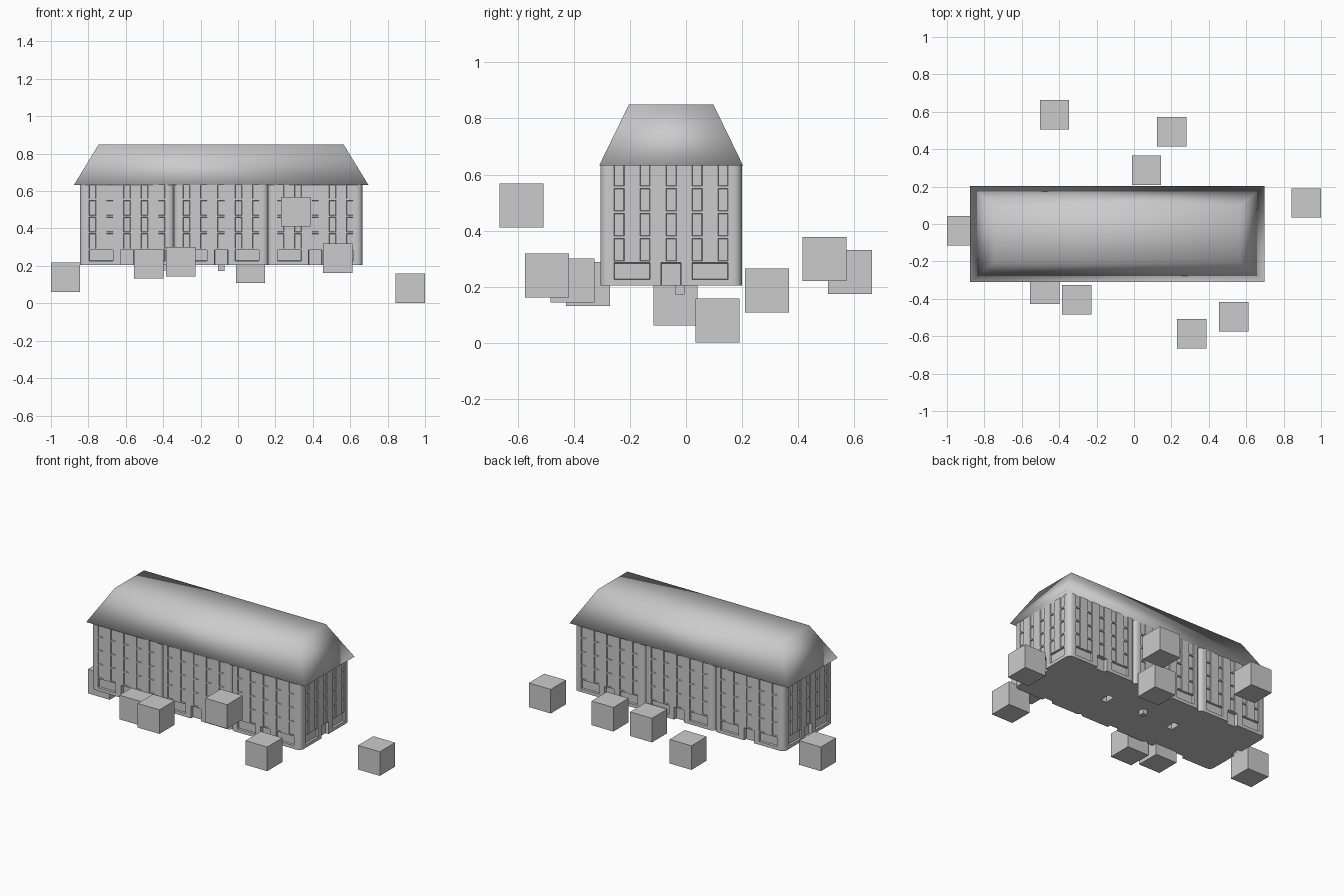
import bpy, bmesh, math
from mathutils import Vector, Matrix

old = bpy.data.objects.get("Cube")
if old:
    bpy.data.objects.remove(old, do_unlink=True)

grey = bpy.data.materials.new("plain grey")
grey.use_nodes = True
COLOUR = (0.6, 0.6, 0.6, 1)
grey.diffuse_color = COLOUR
for node in grey.node_tree.nodes:
    if node.type == 'BSDF_PRINCIPLED':
        node.inputs["Base Color"].default_value = COLOUR


def add_object(name, bm, location=(0, 0, 0), smooth=None):
    bmesh.ops.recalc_face_normals(bm, faces=bm.faces[:])
    mesh = bpy.data.meshes.new(name)
    bm.to_mesh(mesh)
    bm.free()
    mesh.materials.append(grey)
    obj = bpy.data.objects.new(name, mesh)
    obj.location = location
    bpy.context.collection.objects.link(obj)
    if smooth:
        bpy.ops.object.select_all(action='DESELECT')
        obj.select_set(True)
        bpy.context.view_layer.objects.active = obj
        bpy.ops.object.shade_smooth_by_angle(angle=math.radians(smooth))
    return obj


# House section: a rounded square tower with the same facade on all sides
HALF, RADIUS, BASE, TOP = 0.2525, 0.03, 0.205, 0.64
ROW_STEP, WINDOW_H = 0.089, 0.08
half_us = [0.0185, 0.036, 0.0745, 0.111, 0.167, 0.203, HALF - RADIUS]
us = [-u for u in reversed(half_us)] + half_us
zs = [BASE, 0.226, 0.286]
for row in range(4):
    zs += [0.292 + row * ROW_STEP, 0.292 + row * ROW_STEP + WINDOW_H]
zs[-1] = TOP


def opening(u, z):
    """Kind of opening in the facade cell centred on u, z."""
    u = abs(u)
    if z < 0.286:
        if u < 0.036:
            return "door"
        return "shop" if z > 0.226 and 0.0745 < u < 0.203 else None
    in_row = (z - 0.292) % ROW_STEP < WINDOW_H and z > 0.292
    in_column = u < 0.0185 or 0.0745 < u < 0.111 or 0.167 < u < 0.203
    return "window" if in_row and in_column else None


def house_section(name, location):
    bm = bmesh.new()
    ring = []                                   # (point, u or None on corners)
    for side in range(4):
        turn = Matrix.Rotation(side * math.pi / 2, 3, 'Z')
        ring += [(turn @ Vector((u, -HALF, 0)), u) for u in us]
        for step in (1, 2, 3):
            a = math.pi / 8 * step
            c = HALF - RADIUS
            ring.append((turn @ Vector((c + RADIUS * math.sin(a), -c - RADIUS * math.cos(a), 0)), None))
    rows = [[bm.verts.new((p.x, p.y, z)) for p, _ in ring] for z in zs]
    cells = {"door": [], "shop": [], "window": []}
    count = len(ring)
    for r in range(len(zs) - 1):
        for i in range(count):
            j = (i + 1) % count
            face = bm.faces.new((rows[r][i], rows[r][j], rows[r + 1][j], rows[r + 1][i]))
            u0, u1 = ring[i][1], ring[j][1]
            if u0 is not None and u1 is not None and u1 > u0:
                kind = opening((u0 + u1) / 2, (zs[r] + zs[r + 1]) / 2)
                if kind:
                    cells[kind].append(face)
    bm.normal_update()
    # Recess the openings, then close the floor and the top
    for kind, depth in (("window", 0.006), ("shop", 0.012), ("door", 0.022)):
        bmesh.ops.inset_region(bm, faces=cells[kind], thickness=0.002, depth=-depth,
                               use_boundary=False, use_even_offset=True)
    bmesh.ops.holes_fill(bm, edges=[e for e in bm.edges if e.is_boundary], sides=0)
    floor_edges = [e for f in bm.faces if f.normal.z < -0.9 and len(f.verts) > 20 for e in f.edges]
    return add_object(name, bm, location, 40)


CENTRE_Y = -0.053
for name, x in (("left_end_house", 0.413), ("middle_house", -0.09), ("right_end_house", -0.593)):
    house_section(name, (x, CENTRE_Y, 0))


# Roof: one hipped mansard shape, smooth all over
bm = bmesh.new()
bmesh.ops.create_cube(bm, size=1)
for v in bm.verts:
    sx, sy = math.copysign(1, v.co.x), math.copysign(1, v.co.y)
    if v.co.z > 0:
        v.co = (sx * 0.655, sy * 0.151, 0.849)
    else:
        v.co = (sx * 0.787, sy * 0.256, 0.633)
add_object("roof", bm, (-0.09, CENTRE_Y, 0), 180)


# Small peg under the middle of the house
bm = bmesh.new()
bmesh.ops.create_cube(bm, size=0.034)
add_object("floor_peg", bm, (-0.09, -0.022, 0.19))


# Loose cubes floating around the house
CUBE = 0.157
cubes = [(-0.922, -0.037, 0.14), (-0.477, -0.35, 0.21), (-0.306, -0.405, 0.223),
         (0.067, 0.288, 0.187), (0.309, -0.586, 0.49), (0.534, -0.496, 0.24),
         (0.92, 0.112, 0.08), (0.202, 0.493, 0.3), (-0.425, 0.585, 0.253)]
for number, place in enumerate(cubes, 1):
    bm = bmesh.new()
    bmesh.ops.create_cube(bm, size=CUBE)
    add_object(f"loose_cube_{number}", bm, place)
